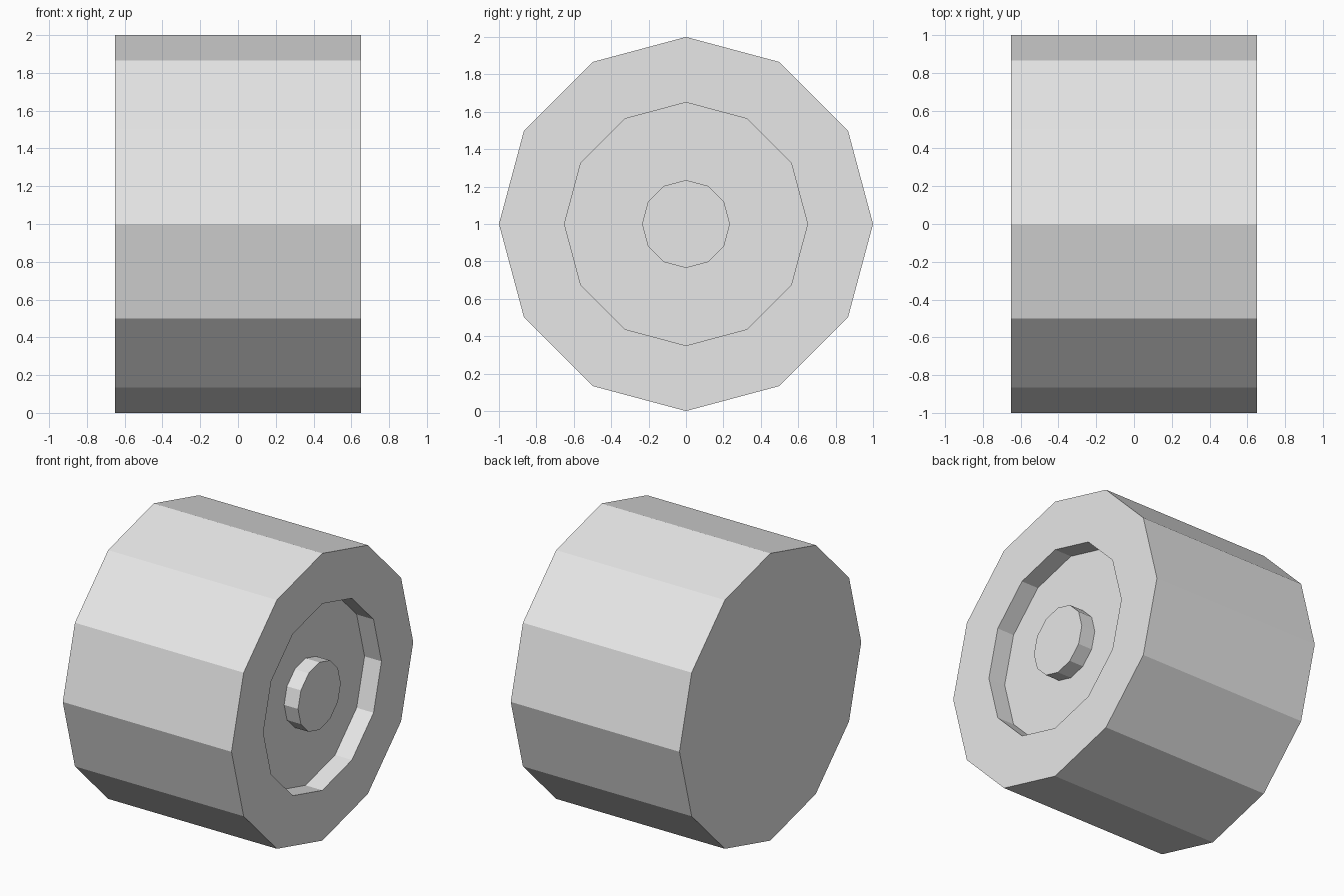
import bpy, bmesh
from math import sin, cos, pi

SIDES = 12
HALF_WIDTH = 0.65
FLOOR_X = 0.52

if "Cube" in bpy.data.objects:
    bpy.data.objects.remove(bpy.data.objects["Cube"])

grey = bpy.data.materials.new("light_grey")
grey.use_nodes = True
grey.diffuse_color = (0.8, 0.8, 0.8, 1)
grey.node_tree.nodes["Principled BSDF"].inputs["Base Color"].default_value = (0.8, 0.8, 0.8, 1)


def lathe(name, profile, cap_start=True):
    """Turn an (x, radius) profile around the wheel axle, with flat end caps."""
    bm = bmesh.new()
    rings = [[bm.verts.new((x, r * cos(2 * pi * i / SIDES), 1 + r * sin(2 * pi * i / SIDES)))
              for i in range(SIDES)] for x, r in profile]
    for a, b in zip(rings, rings[1:]):
        for i in range(SIDES):
            j = (i + 1) % SIDES
            bm.faces.new((a[i], a[j], b[j], b[i]))
    if cap_start:
        bm.faces.new(rings[0])
    bm.faces.new(rings[-1])
    bmesh.ops.recalc_face_normals(bm, faces=bm.faces)
    mesh = bpy.data.meshes.new(name)
    bm.to_mesh(mesh)
    bm.free()
    mesh.materials.append(grey)
    obj = bpy.data.objects.new(name, mesh)
    bpy.context.collection.objects.link(obj)
    return obj


# Wheel body: flat inner side, tread, outer rim, recessed dish
lathe("wheel_body", [(-HALF_WIDTH, 1), (HALF_WIDTH, 1),
                     (HALF_WIDTH, 0.65), (FLOOR_X, 0.65)])

# Hub standing in the dish, just short of the rim
lathe("wheel_hub", [(FLOOR_X, 0.235), (0.627, 0.235)], cap_start=False)
